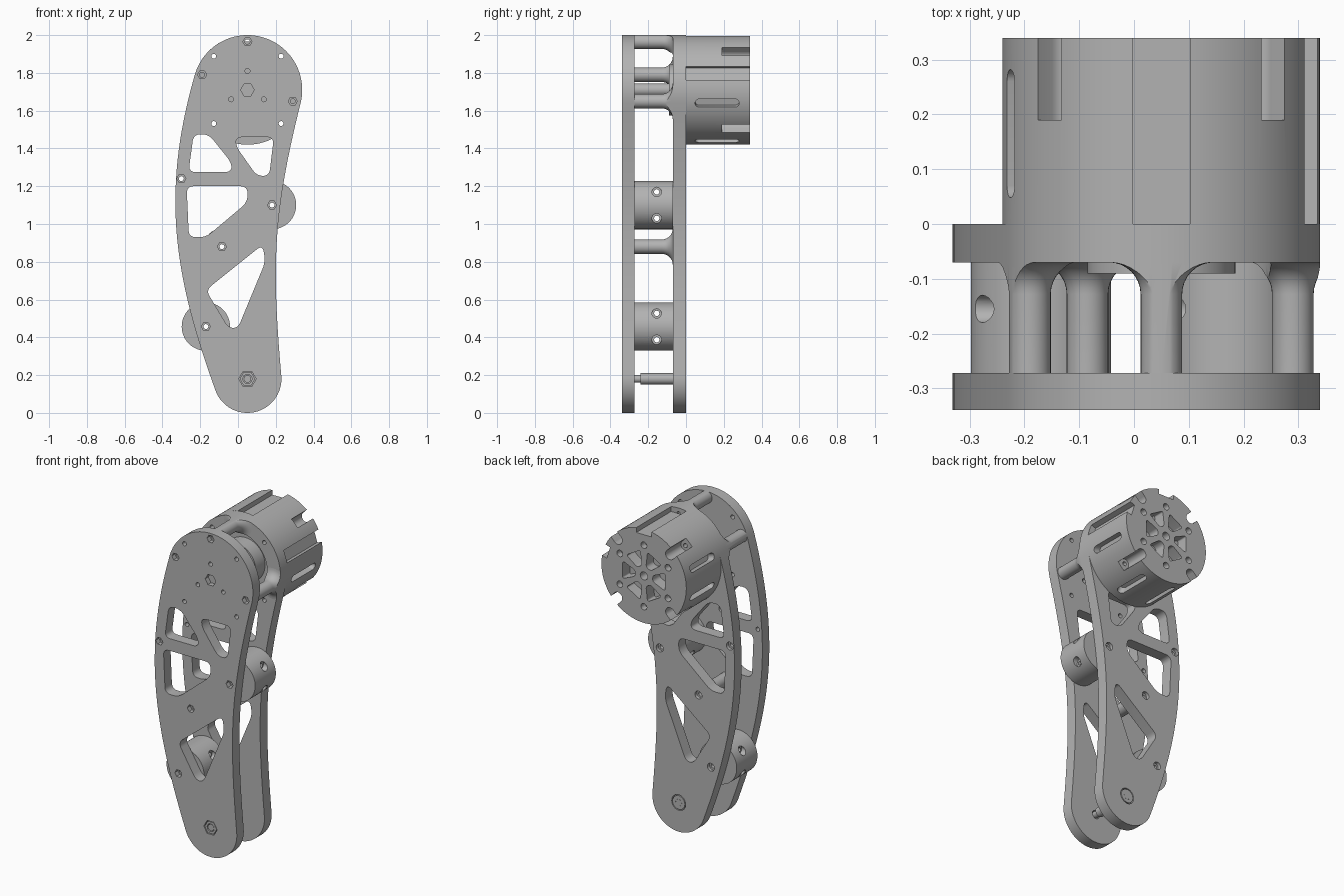
import bpy, bmesh
from math import sin, cos, radians, pi
from mathutils import Matrix, Vector
from mathutils.geometry import interpolate_bezier

if "Cube" in bpy.data.objects:
    bpy.data.objects.remove(bpy.data.objects["Cube"])

# Single material
grey = bpy.data.materials.new("machined_grey")
grey.use_nodes = True
grey.diffuse_color = (0.45, 0.45, 0.45, 1)
grey.node_tree.nodes["Principled BSDF"].inputs["Base Color"].default_value = grey.diffuse_color

HUB = (0.05, 1.71)
PIVOT = (0.05, 0.18)
FRONT, FRONT_IN, BACK_IN = -0.34, -0.272, -0.07


# ---- helpers -------------------------------------------------------------
def prism(bm, pts, y0, y1, m=Matrix()):
    """Extrude an x-z outline along y into a closed solid."""
    a = [bm.verts.new(m @ Vector((p[0], y0, p[1]))) for p in pts]
    b = [bm.verts.new(m @ Vector((p[0], y1, p[1]))) for p in pts]
    fs = [bm.faces.new(a), bm.faces.new(b[::-1])]
    for i in range(len(a)):
        j = (i + 1) % len(a)
        fs.append(bm.faces.new((a[j], a[i], b[i], b[j])))
    bmesh.ops.recalc_face_normals(bm, faces=fs)


def arc(c, r, a0, a1, n):
    return [(c[0] + r * cos(radians(a0 + (a1 - a0) * i / n)),
             c[1] + r * sin(radians(a0 + (a1 - a0) * i / n))) for i in range(n + 1)]


def ring(c, r, n=24):
    return arc(c, r, 0, 360, n)[:-1]


def rounded(pts, d=0.035):
    """Round the corners of a polygon."""
    out = []
    for i, p in enumerate(pts):
        p = Vector(p)
        ends = []
        for q in (pts[i - 1], pts[(i + 1) % len(pts)]):
            e = Vector(q) - p
            ends.append(p + e.normalized() * min(d, e.length * 0.45))
        s, t = ends
        out += interpolate_bezier(s, s.lerp(p, 0.6), t.lerp(p, 0.6), t, 7)
    return out


def finish(bm, name):
    me = bpy.data.meshes.new(name)
    bm.to_mesh(me)
    bm.free()
    ob = bpy.data.objects.new(name, me)
    bpy.context.collection.objects.link(ob)
    me.materials.append(grey)
    return ob


def solid(name, *parts):
    bm = bmesh.new()
    for part in parts:
        prism(bm, *part)
    return finish(bm, name)


def boolean(ob, parts, op='DIFFERENCE'):
    """Apply a boolean with a temporary cutter."""
    cutter = solid("cutter", *parts)
    cutter.hide_render = True
    mod = ob.modifiers.new("cut", 'BOOLEAN')
    mod.operation, mod.object, mod.solver = op, cutter, 'EXACT'
    mod.use_self = True
    bpy.context.view_layer.objects.active = ob
    bpy.ops.object.modifier_apply(modifier=mod.name)
    bpy.data.objects.remove(cutter)


def polar(a):
    """Frame at the hub with local x pointing outward at angle a."""
    return Matrix.Translation((HUB[0], 0, HUB[1])) @ Matrix.Rotation(-radians(a), 4, 'Y')


# ---- side plate outline and windows --------------------------------------
def side(p, q, a, b, h):
    """Curve between two points leaving along angle a and arriving from angle b."""
    p, q = Vector(p), Vector(q)
    u = Vector((cos(radians(a)), sin(radians(a)))) * h
    v = Vector((cos(radians(b)), sin(radians(b)))) * h
    return [tuple(w) for w in interpolate_bezier(p, p + u, q + v, q, 32)][1:-1]


top = arc(HUB, 0.29, -14, 164, 48)
low = arc(PIVOT, 0.18, 200, 365, 36)
outline = top + side(top[-1], low[0], 254, 110, 0.65) + low + side(low[-1], top[0], 95, -104, 0.6)

windows = [rounded(w) for w in (
    [(-0.235, 1.475), (-0.155, 1.475), (-0.035, 1.325), (-0.035, 1.275), (-0.262, 1.275)],
    [(-0.01, 1.46), (0.19, 1.46), (0.165, 1.255), (0.1, 1.255), (-0.01, 1.41)],
    [(-0.272, 1.2), (0.05, 1.2), (0.05, 1.115), (-0.17, 0.93), (-0.26, 0.93)],
    [(0.13, 0.89), (0.145, 0.8), (0.0, 0.45), (-0.05, 0.45), (-0.17, 0.65)])]

standoffs = [(0.05, 1.965), (-0.19, 1.79), (0.29, 1.65), (-0.085, 0.88)]
rollers = [(0.18, 1.1), (-0.17, 0.457)]
screws = standoffs + rollers + [(-0.3, 1.24)]
corners = [arc(HUB, 0.252, a, a, 1)[0] for a in (45, 135, 225, 315)]
small = [arc(HUB, 0.1, a, a, 1)[0] for a in (90, 210, 330)]

through = [(w, -0.5, 0.1) for w in windows]
through += [(ring(c, 0.013, 16), -0.5, 0.1) for c in screws + corners]

front_plate = solid("front_plate", (outline, FRONT, FRONT_IN))
boolean(front_plate, through + [(ring(c, 0.013, 16), -0.5, 0.1) for c in small]
        + [(ring(PIVOT, 0.026), -0.5, 0.1)])
boolean(front_plate, [(ring(c, 0.024, 6), -0.5, -0.31) for c in screws]
        + [(ring(HUB, 0.036, 6), -0.5, -0.31), (ring(PIVOT, 0.046, 6), -0.5, -0.32)])

BORE = (ring(HUB, 0.2, 64), -0.5, 0.1)
back_plate = solid("back_plate", (outline, BACK_IN, 0))
boolean(back_plate, through + [(ring(PIVOT, 0.026), -0.5, 0.1)])
boolean(back_plate, [BORE])
boolean(back_plate, [(ring(c, 0.024), -0.02, 0.1) for c in standoffs[3:] + rollers + screws[-1:]]
        + [(ring(PIVOT, 0.048), -0.02, 0.1)])
parts = [front_plate, back_plate]

# ---- flared standoffs, trimmed to the plate edge and bore ------------------
R, F = 0.038, 0.058
profile = [(R, FRONT_IN)] + [(R + F * (1 - cos(t * pi / 16)), BACK_IN - F + F * sin(t * pi / 16))
                             for t in range(9)]
for i, c in enumerate(standoffs):
    bm = bmesh.new()
    rows = [[bm.verts.new((x, y, z)) for x, z in ring(c, r, 32)] for r, y in profile]
    for a, b in zip(rows, rows[1:]):
        for j in range(32):
            k = (j + 1) % 32
            bm.faces.new((a[j], a[k], b[k], b[j]))
    bm.faces.new(rows[0])
    bm.faces.new(rows[-1])
    bmesh.ops.recalc_face_normals(bm, faces=bm.faces)
    ob = finish(bm, "standoff_%d" % (i + 1))
    boolean(ob, [(outline, -0.5, 0.1)], 'INTERSECT')
    if i < 3:
        boolean(ob, [BORE])
    boolean(ob, [(ring(c, 0.013, 16), -0.5, 0.1)])
    parts.append(ob)

# ---- stop rollers with cross holes -----------------------------------------
for name, c in zip(("upper_roller", "lower_roller"), rollers):
    ob = solid(name, (ring(c, 0.128, 64), FRONT_IN, BACK_IN))
    cross = []
    for dz in (0.07, -0.07):
        m = Matrix.Translation((c[0], -0.155, c[1] + dz)) @ Matrix.Rotation(pi / 2, 4, 'Z')
        cross.append((ring((0, 0), 0.014, 16), -0.2, 0.2, m))
        cross += [(ring((0, 0), 0.025, 20), s * 0.085, s * 0.2, m) for s in (1, -1)]
    boolean(ob, cross + [(ring(c, 0.013, 16), -0.5, 0.1)])
    parts.append(ob)

# ---- motor housing ---------------------------------------------------------
housing = solid("motor_housing", (ring(HUB, 0.29, 128), 0, 0.34))
cuts = [(ring(c, 0.03), 0.19, 0.4) for c in corners]
for a in (45, 135, 225, 315):
    cuts.append(([(0.252, -0.03), (0.32, -0.03), (0.32, 0.03), (0.252, 0.03)], 0.19, 0.4, polar(a)))
for a, w in ((90, 0.052), (18, 0.038)):
    cuts.append(([(0.255, -w), (0.32, -w), (0.32, w), (0.255, w)], -0.1, 0.4, polar(a)))
# rounded side slots, extruded outward
to_radial = Matrix(((0, 1, 0), (0, 0, 1), (1, 0, 0))).to_4x4()
slot = arc((0, 0.26), 0.022, 0, 180, 10) + arc((0, 0.07), 0.022, 180, 360, 10)
for a in (-14, -69, 162, 198, 249):
    cuts.append((slot, 0.245, 0.33, polar(a) @ to_radial))
boolean(housing, cuts)
# spoked end face with bolt circle
face = [(ring(HUB, 0.025), 0.28, 0.4)]
for k in range(6):
    a = 60 * k
    pocket = rounded([(0.06, -0.018), (0.145, -0.055), (0.145, 0.055), (0.06, 0.018)], 0.015)
    face.append((pocket, 0.27, 0.4, polar(a)))
    face.append((ring((0.19, 0), 0.02), 0.3, 0.4, polar(a + 30)))
boolean(housing, face + [(ring(c, 0.013, 16), -0.1, 0.25) for c in corners])
parts.append(housing)

# rotor hub in the bore, and its shaft
parts.append(solid("rotor_hub", (ring(HUB, 0.135, 64), -0.09, 0.0)))
parts.append(solid("rotor_shaft", (ring(HUB, 0.034, 32), -0.285, -0.085)))

# ---- lower pivot -----------------------------------------------------------
parts.append(solid("pivot_bolt", (ring(PIVOT, 0.02), -0.335, 0.0)))
parts.append(solid("pivot_sleeve", (ring(PIVOT, 0.03), -0.24, BACK_IN)))
head = solid("pivot_bolt_head", (ring(PIVOT, 0.042, 32), -0.02, 0.0))
boolean(head, [(ring(PIVOT, 0.022, 6), -0.012, 0.1)])
parts.append(head)
nut = solid("pivot_nut", (ring(PIVOT, 0.041, 6), -0.338, -0.32))
boolean(nut, [(ring(PIVOT, 0.024), -0.5, 0.1)])
parts.append(nut)

# smooth round walls, keep sharp edges
bpy.ops.object.select_all(action='DESELECT')
for ob in parts:
    ob.select_set(True)
bpy.context.view_layer.objects.active = housing
bpy.ops.object.shade_smooth_by_angle(angle=radians(30))
